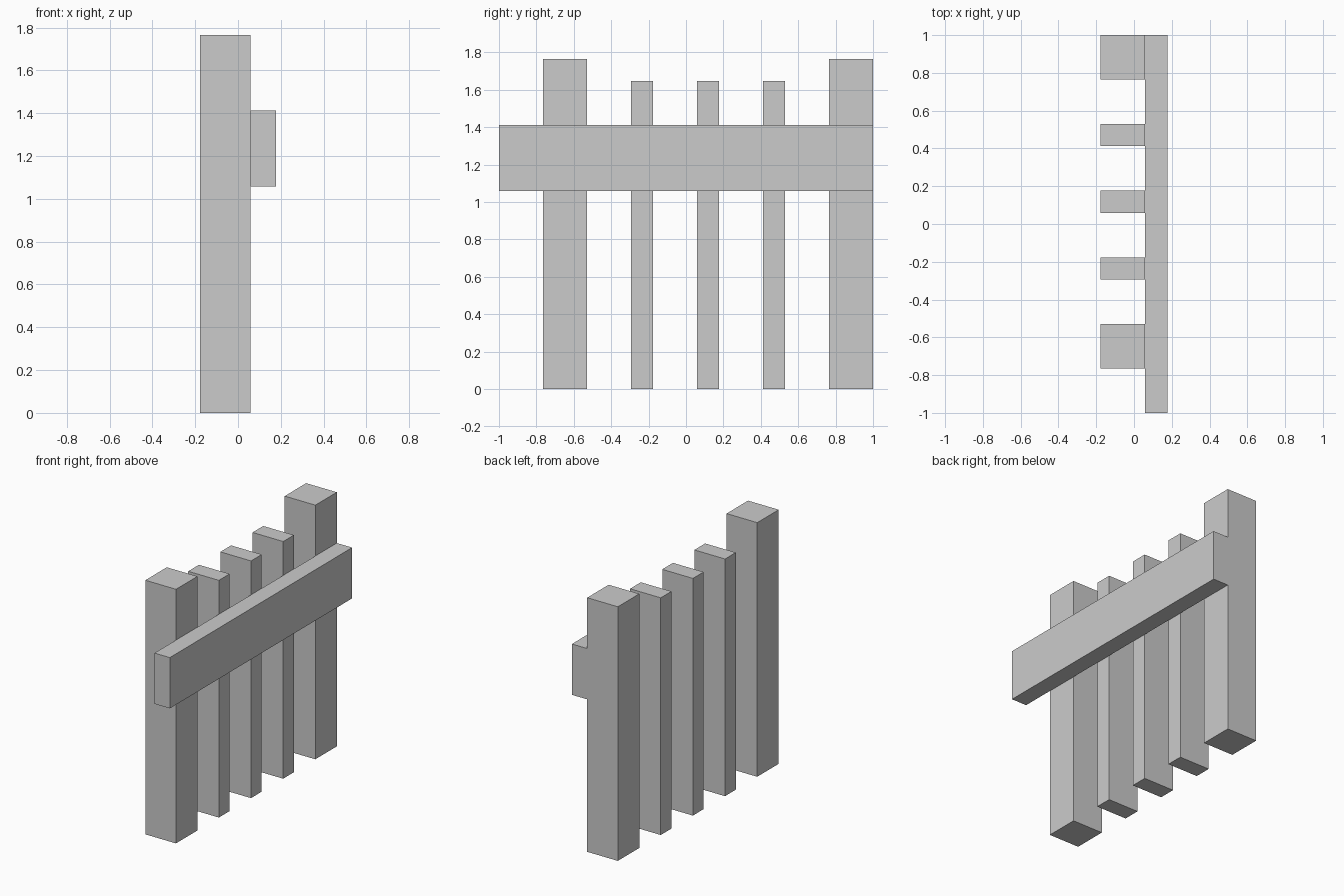
import bpy

cube = bpy.data.objects.get("Cube")
if cube:
    bpy.data.objects.remove(cube, do_unlink=True)

U = 2 / 17  # module: the rail is 17 modules long

grey = bpy.data.materials.new("plain_grey")
grey.use_nodes = True
colour = (0.6, 0.6, 0.6, 1)
grey.diffuse_color = colour
grey.node_tree.nodes["Principled BSDF"].inputs["Base Color"].default_value = colour


def box(name, low, high):
    """Axis-aligned box between two corners given in modules."""
    centre = [(a + b) / 2 * U for a, b in zip(low, high)]
    bpy.ops.mesh.primitive_cube_add(size=1, location=centre)
    obj = bpy.context.object
    obj.name = name
    obj.scale = [(b - a) * U for a, b in zip(low, high)]
    bpy.ops.object.transform_apply(location=False, rotation=False, scale=True)
    obj.data.materials.append(grey)
    return obj


# Thick end posts
for name, y in (("front_post", -6.5), ("back_post", 6.5)):
    box(name, (-1.5, y, 0), (0.5, y + 2, 15))

# Slim, slightly shorter pickets between the posts
for i in range(3):
    y = -2.5 + 3 * i
    box(f"picket_{i + 1}", (-1.5, y, 0), (0.5, y + 1, 14))

# Rail across the left side, overhanging at the front
box("rail", (0.5, -8.5, 9), (1.5, 8.5, 12))
